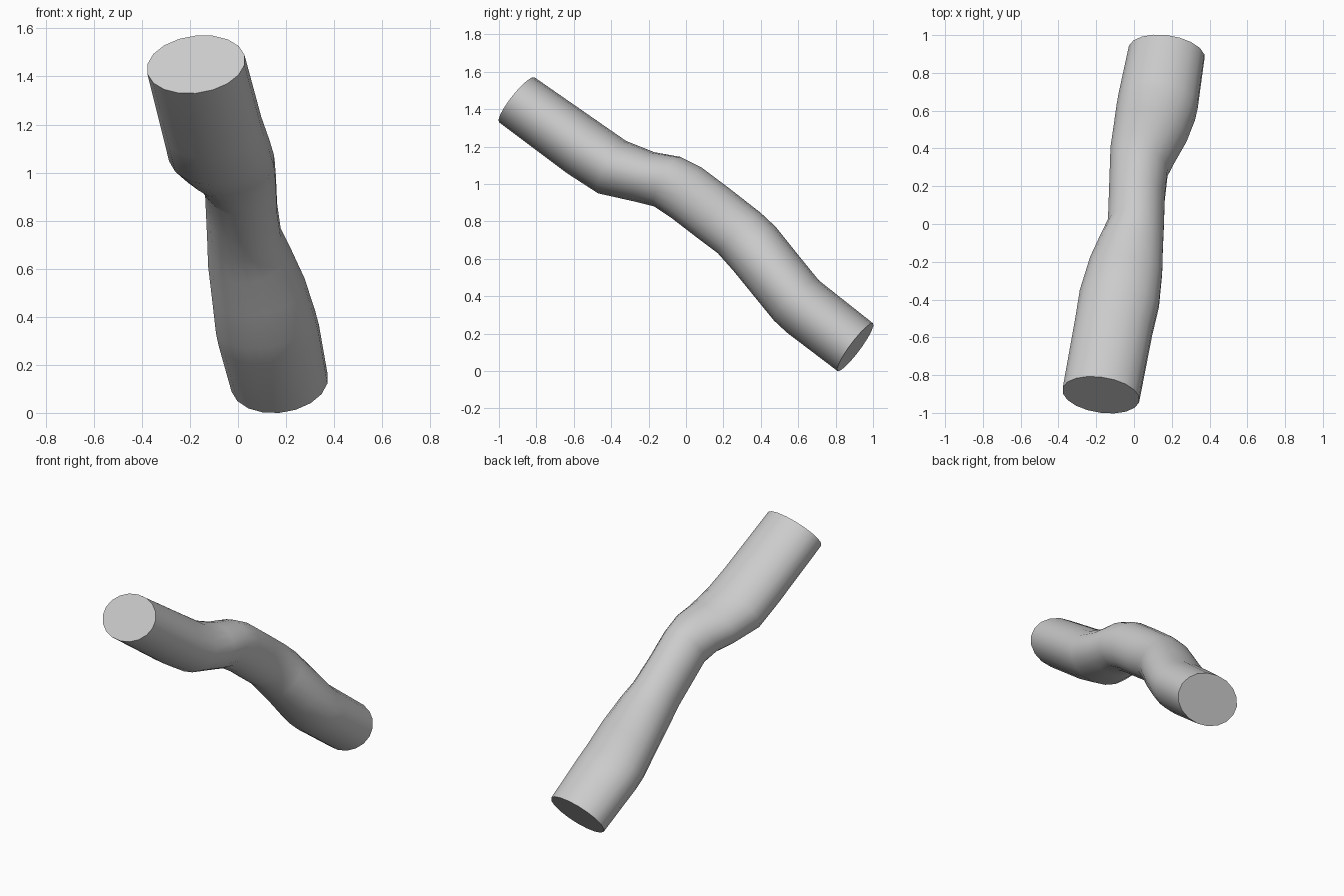
import bpy, bmesh, math
from mathutils import Vector

if "Cube" in bpy.data.objects:
    bpy.data.objects.remove(bpy.data.objects["Cube"])

SIDES = 18
# stations: top (y, z), bottom (y, z), left x, right x
STATIONS = [
    (-0.81, 1.57, -1.00, 1.33, -0.38, 0.03),
    (-0.45, 1.32, -0.64, 1.06, -0.315, 0.10),
    (-0.32, 1.23, -0.47, 0.95, -0.29, 0.135),
    (-0.17, 1.17, -0.27, 0.905, -0.235, 0.152),
    (-0.03, 1.145, -0.17, 0.88, -0.18, 0.155),
    (0.08, 1.09, -0.08, 0.82, -0.14, 0.16),
    (0.24, 0.97, 0.05, 0.72, -0.135, 0.165),
    (0.40, 0.845, 0.17, 0.63, -0.13, 0.18),
    (0.48, 0.77, 0.25, 0.54, -0.127, 0.215),
    (0.60, 0.62, 0.36, 0.405, -0.11, 0.28),
    (0.71, 0.485, 0.47, 0.27, -0.095, 0.325),
    (0.76, 0.445, 0.54, 0.205, -0.085, 0.34),
    (1.00, 0.255, 0.81, 0.00, -0.03, 0.375),
]

centres = [Vector(((l + r) / 2, (ty + by) / 2, (tz + bz) / 2))
           for ty, tz, by, bz, l, r in STATIONS]

# bent tube lofted through elliptical rings
bm = bmesh.new()
rings = []
for i, (ty, tz, by, bz, l, r) in enumerate(STATIONS):
    up = Vector((0, ty - by, tz - bz)) / 2
    tangent = centres[min(i + 1, len(centres) - 1)] - centres[max(i - 1, 0)]
    side = tangent.cross(up).normalized()
    side *= (r - l) / 2 / side.x
    rings.append([bm.verts.new(centres[i] + side * math.cos(a) + up * math.sin(a))
                  for a in (2 * math.pi * (k + 0.5) / SIDES for k in range(SIDES))])
for a, b in zip(rings, rings[1:]):
    for k in range(SIDES):
        n = (k + 1) % SIDES
        bm.faces.new((a[k], a[n], b[n], b[k]))
# flat end caps
bm.faces.new(rings[0])
bm.faces.new(rings[-1])
bmesh.ops.recalc_face_normals(bm, faces=bm.faces)

mesh = bpy.data.meshes.new("bent_tube")
bm.to_mesh(mesh)
bm.free()
tube = bpy.data.objects.new("bent_tube", mesh)
bpy.context.collection.objects.link(tube)
bpy.context.view_layer.objects.active = tube
tube.select_set(True)
bpy.ops.object.shade_smooth_by_angle(angle=math.radians(40))
